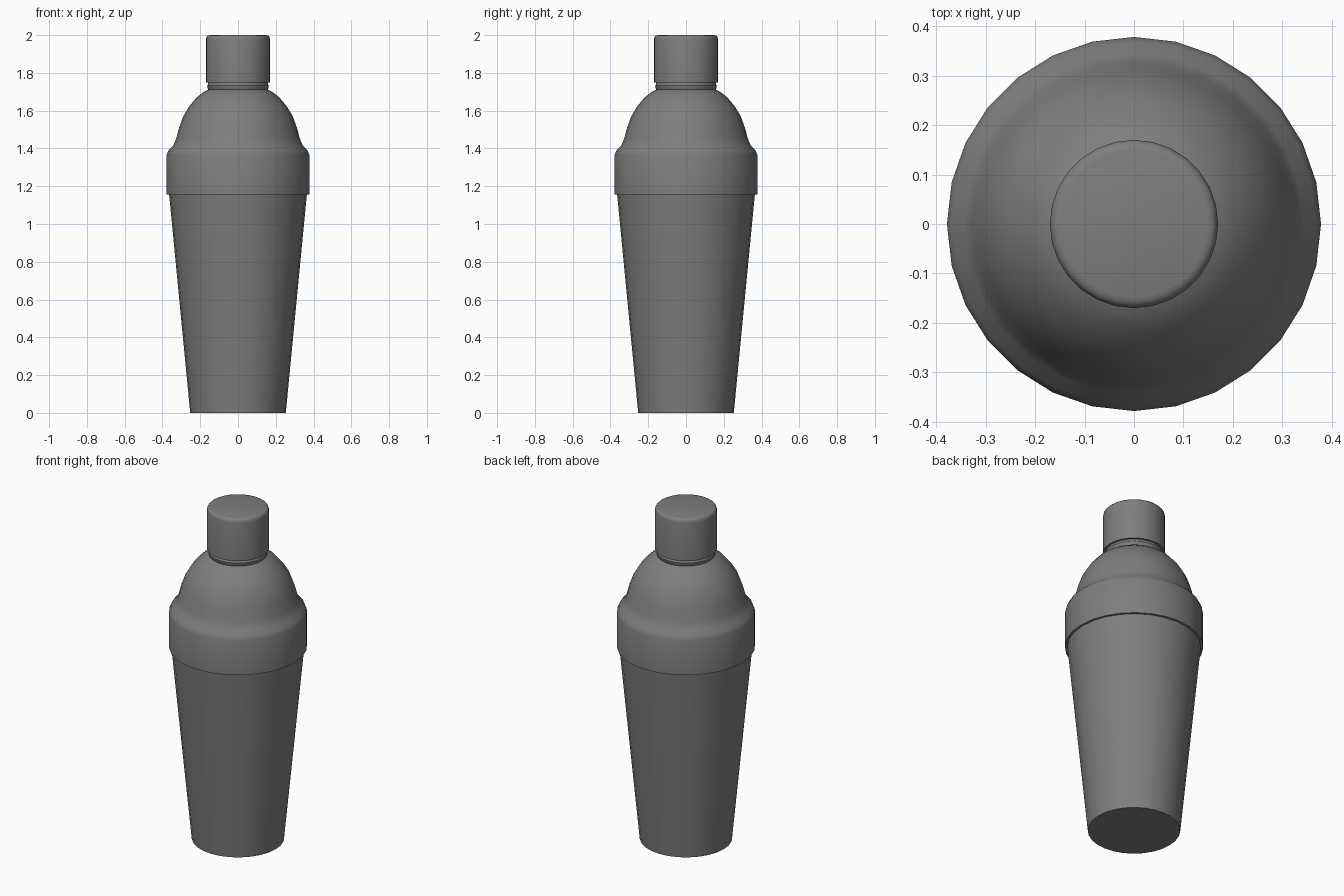
import bpy, bmesh, math

if "Cube" in bpy.data.objects:
    bpy.data.objects.remove(bpy.data.objects["Cube"])

SIDES = 28

# Dark grey metal
dark = bpy.data.materials.new("dark_metal")
dark.diffuse_color = (0.21, 0.21, 0.21, 1)
dark.use_nodes = True
dark.node_tree.nodes["Principled BSDF"].inputs["Base Color"].default_value = dark.diffuse_color


def lathe(name, profile, angle=35):
    """Revolve a (radius, height) profile around z; a radius of 0 closes to a pole."""
    bm = bmesh.new()
    rings = []
    for r, z in profile:
        if r == 0:
            rings.append([bm.verts.new((0, 0, z))] * SIDES)
        else:
            rings.append([bm.verts.new((r * math.cos(2 * math.pi * i / SIDES),
                                        r * math.sin(2 * math.pi * i / SIDES), z))
                          for i in range(SIDES)])
    for a, b in zip(rings, rings[1:]):
        for i in range(SIDES):
            j = (i + 1) % SIDES
            bm.faces.new(list(dict.fromkeys((a[i], a[j], b[j], b[i]))))
    bmesh.ops.recalc_face_normals(bm, faces=bm.faces)
    mesh = bpy.data.meshes.new(name)
    bm.to_mesh(mesh)
    bm.free()
    mesh.materials.append(dark)
    obj = bpy.data.objects.new(name, mesh)
    bpy.context.collection.objects.link(obj)
    bpy.ops.object.select_all(action='DESELECT')
    obj.select_set(True)
    bpy.context.view_layer.objects.active = obj
    bpy.ops.object.shade_smooth_by_angle(angle=math.radians(angle))
    return obj


# Tapered cup
lathe("cup", [(0, 0), (0.253, 0), (0.365, 1.16)])

# Collar band, domed shoulder and neck
lathe("strainer_lid", [
    (0.365, 1.157), (0.378, 1.157), (0.378, 1.365), (0.368, 1.39), (0.343, 1.415),
    (0.328, 1.45), (0.312, 1.51), (0.29, 1.57), (0.257, 1.625),
    (0.214, 1.675), (0.18, 1.70), (0.157, 1.711),
    (0.16, 1.716), (0.163, 1.732), (0.158, 1.738), (0.158, 1.75)], angle=50)

# Small pouring cap with a rounded top edge
lathe("cap", [
    (0.155, 1.748), (0.17, 1.748), (0.17, 1.978), (0.167, 1.99),
    (0.16, 1.997), (0.149, 2.0), (0, 2.0)])
